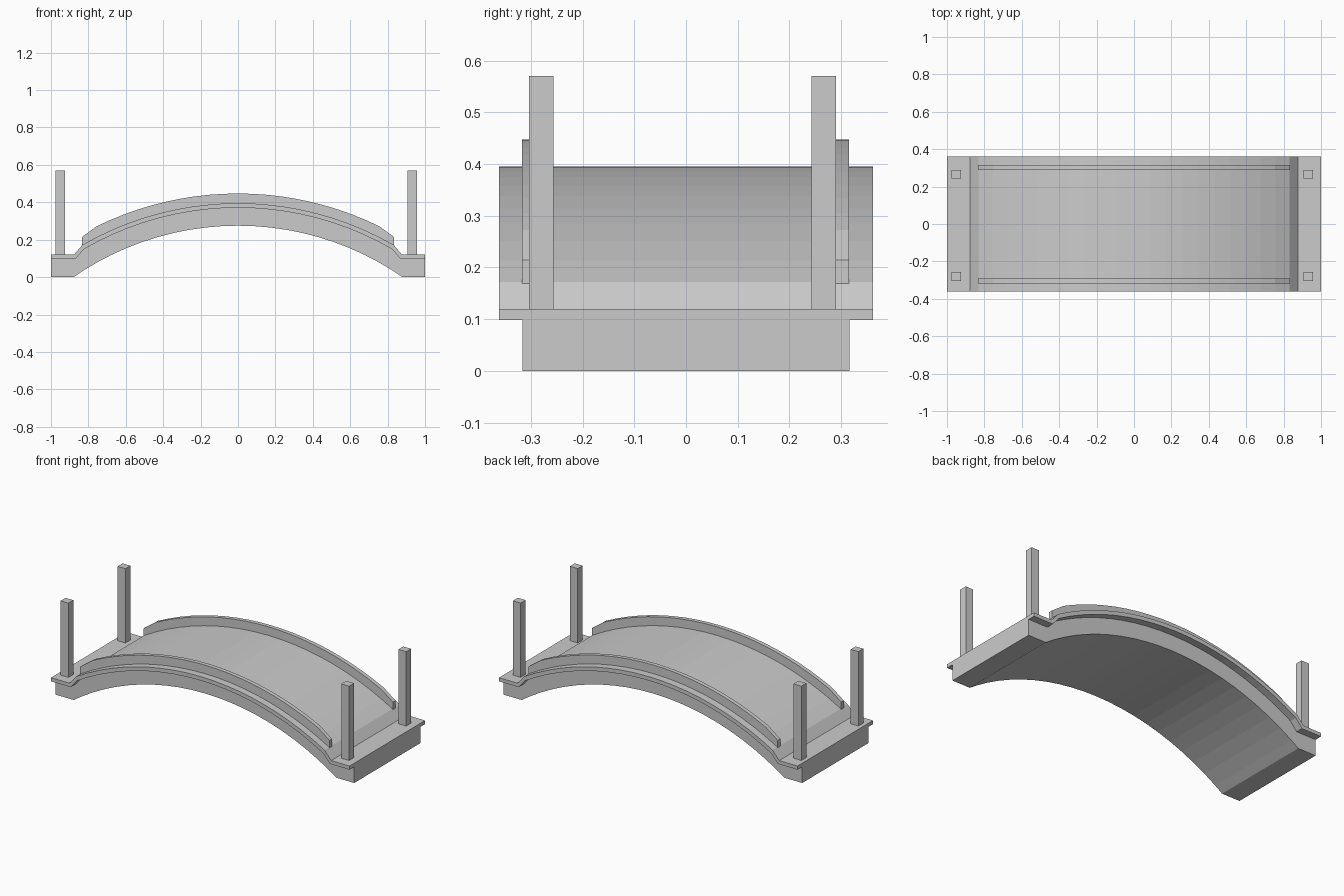
import bpy, bmesh
from math import sin, cos, asin

if "Cube" in bpy.data.objects:
    bpy.data.objects.remove(bpy.data.objects["Cube"])

CZ = -1.27   # shared arc centre height
N = 20       # segments per arc


def arc(radius, half):
    """Arc points from x=-half to x=+half about (0, CZ)."""
    a = asin(half / radius)
    return [(radius * sin(-a + 2 * a * i / N), CZ + radius * cos(-a + 2 * a * i / N))
            for i in range(N + 1)]


def strip(name, top, bottom, y0, y1):
    """Solid between two x-z polylines of equal length, extruded along y."""
    bm = bmesh.new()
    loop = top + bottom[::-1]
    n, m = len(loop), len(top)
    front = [bm.verts.new((x, y0, z)) for x, z in loop]
    back = [bm.verts.new((x, y1, z)) for x, z in loop]
    for i in range(n):
        j = (i + 1) % n
        bm.faces.new((front[i], front[j], back[j], back[i]))
    for i in range(m - 1):
        for v in (front, back):
            bm.faces.new((v[i], v[i + 1], v[n - 2 - i], v[n - 1 - i]))
    bmesh.ops.recalc_face_normals(bm, faces=bm.faces)
    me = bpy.data.meshes.new(name)
    bm.to_mesh(me)
    bm.free()
    ob = bpy.data.objects.new(name, me)
    bpy.context.collection.objects.link(ob)
    return ob


def with_ends(points, xe, ze):
    """Add the flat landing at each end of an arc."""
    return [(-1, ze), (-xe, ze)] + points + [(xe, ze), (1, ze)]


deck_top = with_ends(arc(1.665, 0.832), 0.877, 0.12)
deck_low = with_ends(arc(1.641, 0.825), 0.868, 0.098)
under = with_ends(arc(1.545, 0.83), 0.879, 0.0)

# Arched body and the wider deck slab on top
strip("arch_body", deck_low, under, -0.316, 0.316)
strip("deck", deck_top, deck_low, -0.361, 0.361)

# Curved kerbs along both sides, with dropped end corners
kerb_top = [(-0.835, 0.214)] + arc(1.717, 0.755) + [(0.835, 0.214)]
kerb_low = [(-0.835, 0.168)] + arc(1.664, 0.755) + [(0.835, 0.168)]
strip("kerb_front", kerb_top, kerb_low, -0.317, -0.292)
strip("kerb_back", kerb_top, kerb_low, 0.29, 0.315)

# Square corner posts
for side, x in (("left", -0.95), ("right", 0.931)):
    for end, y in (("front", -0.28), ("back", 0.266)):
        bpy.ops.mesh.primitive_cube_add(size=1, location=(x, y, 0.345))
        post = bpy.context.object
        post.name = f"post_{end}_{side}"
        post.scale = (0.052, 0.047, 0.45)
